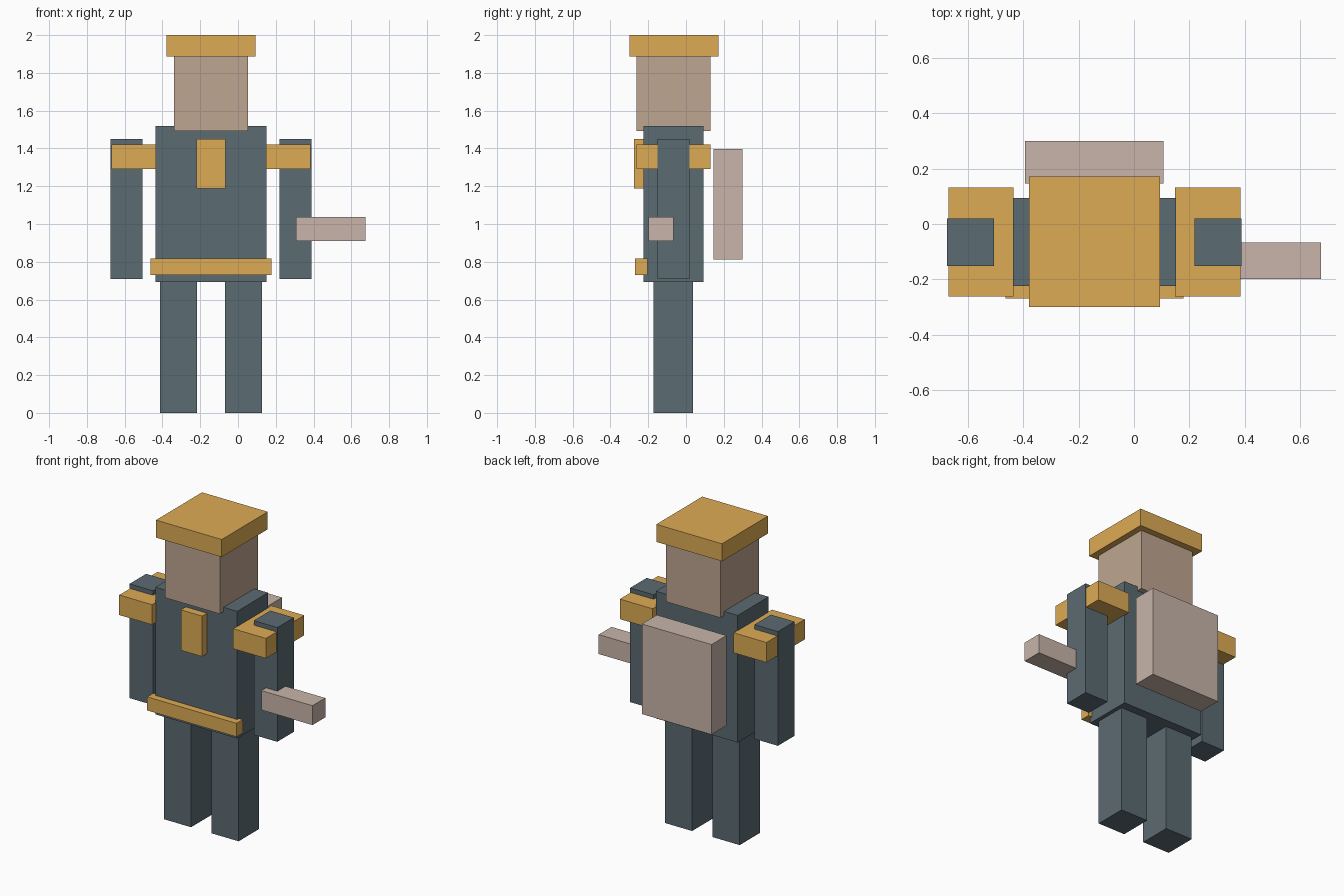
import bpy

if "Cube" in bpy.data.objects:
    bpy.data.objects.remove(bpy.data.objects["Cube"])

CX = -0.143  # the body's mirror plane; the held item shifts the body off centre


def material(name, rgb):
    m = bpy.data.materials.new(name)
    m.diffuse_color = (*rgb, 1)
    m.use_nodes = True
    m.node_tree.nodes["Principled BSDF"].inputs["Base Color"].default_value = m.diffuse_color
    return m


SLATE = material("slate", (0.105, 0.147, 0.168))
GOLD = material("gold", (0.73, 0.41, 0.09))
SKIN = material("skin", (0.52, 0.38, 0.28))
PALE = material("pale", (0.58, 0.46, 0.40))


def box(name, x, y, z, mat):
    """Box from (min, max) ranges on each axis."""
    center = [(a + b) / 2 for a, b in (x, y, z)]
    bpy.ops.mesh.primitive_cube_add(size=1, location=center)
    ob = bpy.context.object
    ob.name = name
    ob.scale = [b - a for a, b in (x, y, z)]
    bpy.ops.object.transform_apply(location=False, rotation=False, scale=True)
    ob.data.materials.append(mat)
    return ob


def centred(name, width, y, z, mat):
    return box(name, (CX - width / 2, CX + width / 2), y, z, mat)


def pair(name, inner, outer, y, z, mat):
    """Two mirrored boxes, given as distances from the body's centre."""
    box(name + "_right", (CX - outer, CX - inner), y, z, mat)
    box(name + "_left", (CX + inner, CX + outer), y, z, mat)


# Body and head
centred("torso", 0.588, (-0.224, 0.093), (0.694, 1.52), SLATE)
centred("head", 0.392, (-0.263, 0.13), (1.492, 1.886), SKIN)
centred("hat", 0.472, (-0.30, 0.172), (1.886, 2.0), GOLD)

# Limbs and shoulder pads
pair("leg", 0.073, 0.269, (-0.173, 0.037), (0.0, 0.698), SLATE)
pair("arm", 0.362, 0.531, (-0.151, 0.019), (0.708, 1.45), SLATE)
pair("shoulder_pad", 0.291, 0.527, (-0.262, 0.131), (1.291, 1.421), GOLD)

# Trim on the front
centred("chest_badge", 0.153, (-0.274, -0.21), (1.187, 1.45), GOLD)
centred("belt", 0.642, (-0.269, -0.205), (0.729, 0.817), GOLD)

# Backpack and held item
centred("backpack", 0.50, (0.146, 0.30), (0.813, 1.398), PALE)
box("held_item", (0.306, 0.674), (-0.198, -0.067), (0.911, 1.037), PALE)
